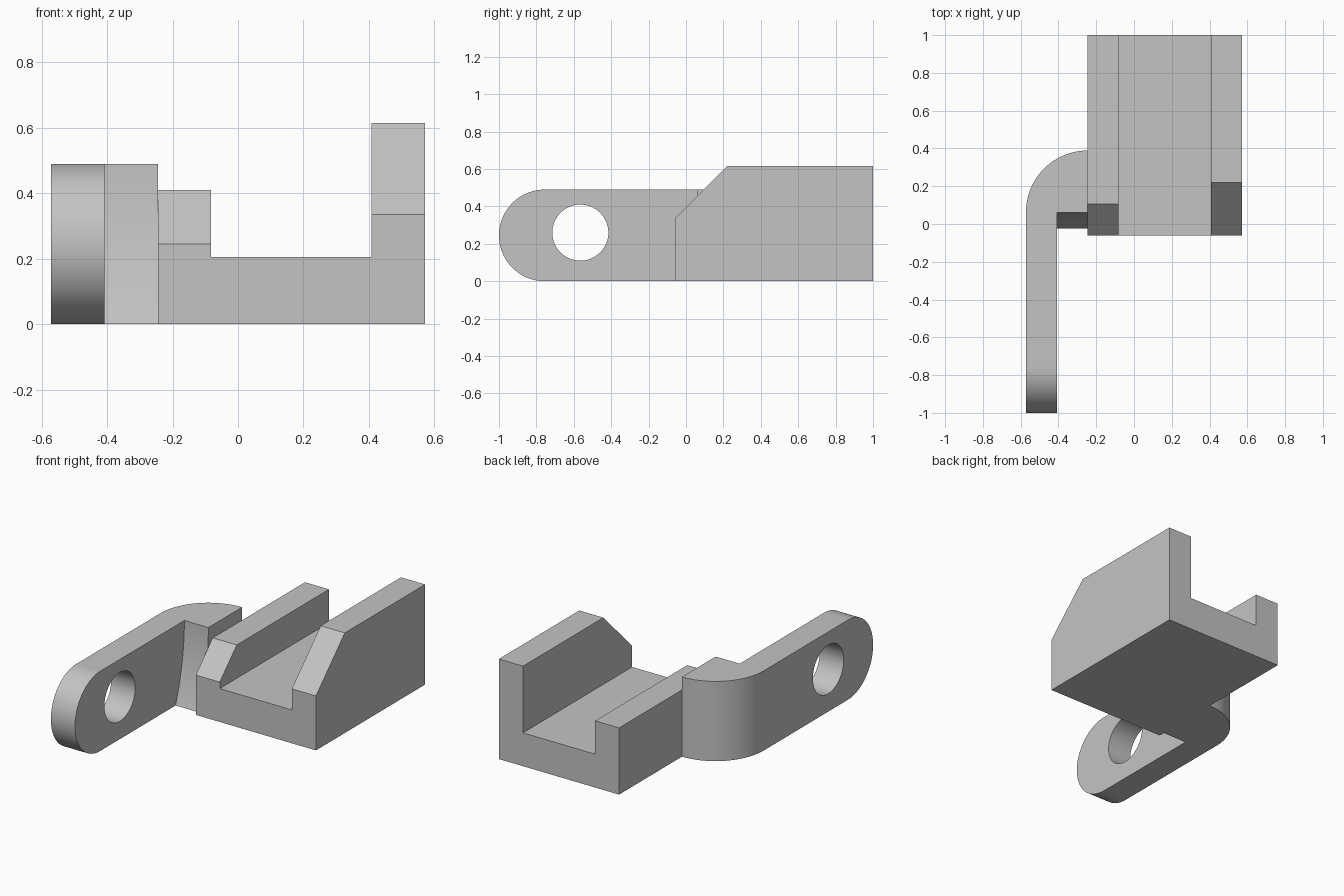
import bpy, bmesh
from math import sin, cos, pi, radians
from mathutils import Vector

if "Cube" in bpy.data.objects:
    bpy.data.objects.remove(bpy.data.objects["Cube"])

grey = bpy.data.materials.new("plain_grey")
grey.use_nodes = True
colour = (0.55, 0.55, 0.55, 1)
grey.diffuse_color = colour
grey.node_tree.nodes["Principled BSDF"].inputs["Base Color"].default_value = colour


def arc(cx, cy, r, start, end, steps):
    """Points on an arc, angles in degrees."""
    angles = [radians(start + (end - start) * i / steps) for i in range(steps + 1)]
    return [(cx + r * cos(a), cy + r * sin(a)) for a in angles]


def prism(name, points, axis, low, high):
    """Extrude a 2D outline along x, y or z."""
    place = {"x": lambda a, b: (low, a, b),
             "y": lambda a, b: (a, low, b),
             "z": lambda a, b: (a, b, low)}[axis]
    bm = bmesh.new()
    face = bm.faces.new([bm.verts.new(place(*p)) for p in points])
    result = bmesh.ops.extrude_face_region(bm, geom=[face])
    moved = [v for v in result["geom"] if isinstance(v, bmesh.types.BMVert)]
    shift = Vector([high - low if c == axis else 0 for c in "xyz"])
    bmesh.ops.translate(bm, verts=moved, vec=shift)
    bmesh.ops.recalc_face_normals(bm, faces=bm.faces)
    mesh = bpy.data.meshes.new(name)
    bm.to_mesh(mesh)
    bm.free()
    mesh.materials.append(grey)
    obj = bpy.data.objects.new(name, mesh)
    bpy.context.collection.objects.link(obj)
    return obj


def carve(obj, cutter, operation="DIFFERENCE"):
    """Apply a boolean and discard its cutter."""
    mod = obj.modifiers.new("carve", "BOOLEAN")
    mod.object, mod.operation, mod.solver = cutter, operation, "EXACT"
    bpy.context.view_layer.objects.active = obj
    bpy.ops.object.modifier_apply(modifier=mod.name)
    bpy.data.objects.remove(cutter)


def smooth(obj):
    bpy.ops.object.select_all(action="DESELECT")
    obj.select_set(True)
    bpy.context.view_layer.objects.active = obj
    bpy.ops.object.shade_smooth_by_angle(angle=radians(25))


# Channel block with one low and one tall wall
front, floor = -0.06, 0.205
section = [(-0.245, 0), (0.572, 0), (0.572, 0.615), (0.408, 0.615),
           (0.408, floor), (-0.082, floor), (-0.082, 0.41), (-0.245, 0.41)]
block = prism("channel_block", section, "y", front, 1)

# Sloping front ends of the two walls
for x0, x1, z in [(-0.4, 0.1, 0.245), (0.2, 0.7, 0.335)]:
    wedge = [(front - 0.1, z - 0.1), (front + 0.5, z + 0.5), (front - 0.1, z + 0.5)]
    carve(block, prism("wedge_cutter", wedge, "x", x0, x1))

# Side bracket: outer bend, rounded end, inner hollow and pin hole
outer, inner, joint = -0.572, -0.408, -0.245
bend_y, radius, half = 0.062, 0.327, 0.245
outline = [(outer, -1.2), (joint, -1.2)] + arc(joint, bend_y, radius, 90, 180, 32)
bracket = prism("side_bracket", outline, "z", -0.1, 0.7)

side = [(0.6, 0), (0.6, 2 * half)] + arc(half - 1, half, half, 90, 270, 48)
carve(bracket, prism("side_cutter", side, "x", -0.8, 0.1), "INTERSECT")

# Inner face of the bend flares gently forward towards the base
sweep = 1.45
flare = [(bend_y - sweep * (1 - cos(a)), 0.49 - sweep * sin(a))
         for a in [radians(24 * i / 16) for i in range(17)]]
hollow = [(-1.3, -0.11), (-1.3, 0.8), (bend_y, 0.8)] + flare
carve(bracket, prism("hollow_cutter", hollow, "x", inner, 0.1))

hole = arc(-0.565, 0.26, 0.15, 0, 360, 64)[:-1]
carve(bracket, prism("hole_cutter", hole, "x", -0.8, 0))

smooth(bracket)
